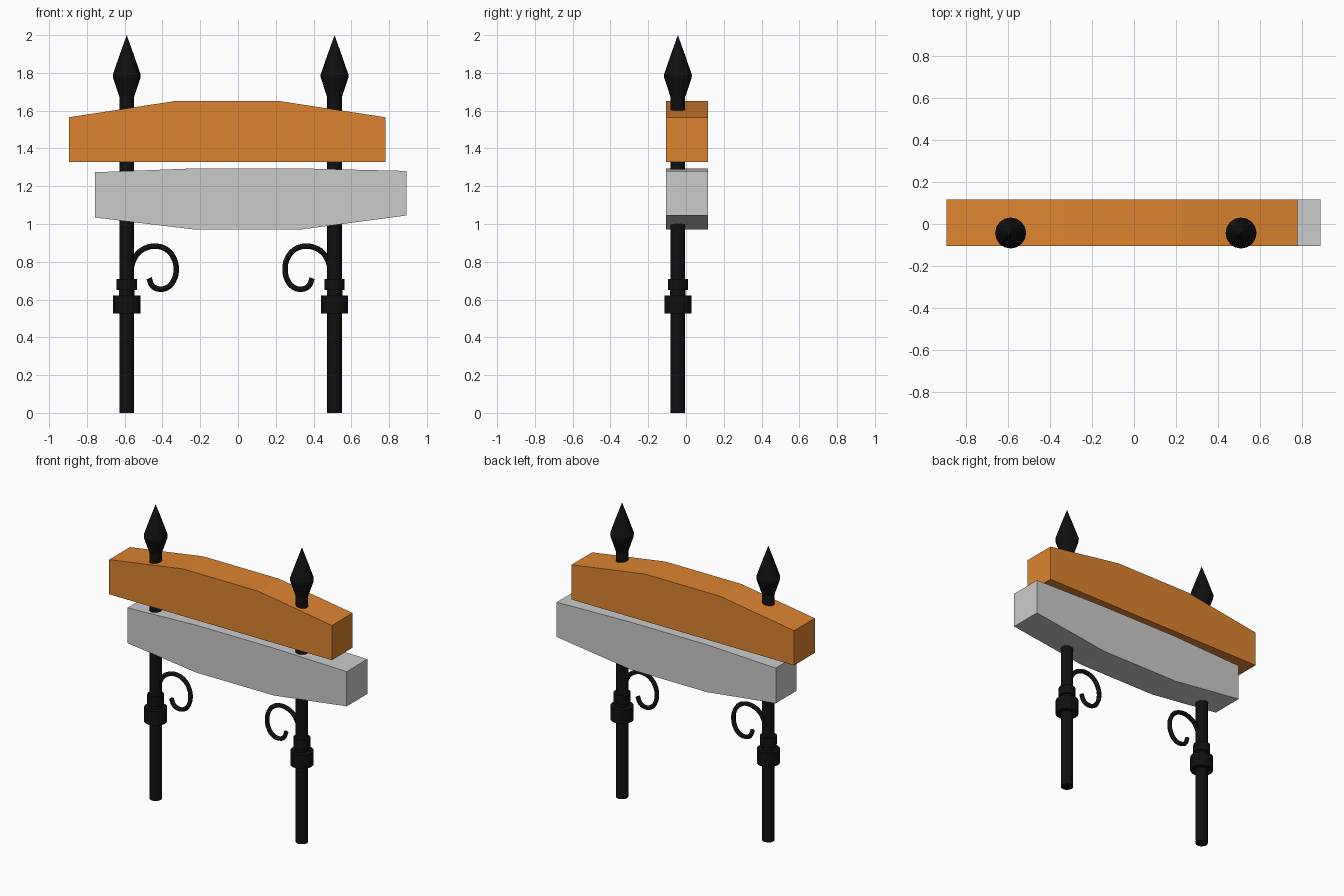
import bpy, bmesh, math

if "Cube" in bpy.data.objects:
    bpy.data.objects.remove(bpy.data.objects["Cube"])

POST_Y = -0.043


def material(name, rgb):
    m = bpy.data.materials.new(name)
    m.diffuse_color = (*rgb, 1)
    m.use_nodes = True
    m.node_tree.nodes["Principled BSDF"].inputs["Base Color"].default_value = m.diffuse_color
    return m


IRON = material("black_iron", (0.005, 0.005, 0.005))
ORANGE = material("orange_paint", (0.72, 0.23, 0.03))


def link(name, data, mat=None):
    ob = bpy.data.objects.new(name, data)
    bpy.context.collection.objects.link(ob)
    if mat:
        data.materials.append(mat)
    return ob


def beam(name, outline, y0, y1, mat=None):
    """Extrude an (x, z) outline from y0 to y1."""
    bm = bmesh.new()
    face = bm.faces.new([bm.verts.new((x, y0, z)) for x, z in outline])
    ext = bmesh.ops.extrude_face_region(bm, geom=[face])
    for v in ext["geom"]:
        if isinstance(v, bmesh.types.BMVert):
            v.co.y = y1
    bmesh.ops.recalc_face_normals(bm, faces=bm.faces)
    me = bpy.data.meshes.new(name)
    bm.to_mesh(me)
    bm.free()
    return link(name, me, mat)


def turned(name, x, profile, sides=16):
    """Lathe an (r, z) profile around a vertical axis and cap both ends."""
    bm = bmesh.new()
    rings = []
    for r, z in profile:
        rings.append([bm.verts.new((r * math.cos(a), r * math.sin(a), z))
                      for a in (2 * math.pi * i / sides for i in range(sides))])
    for lo, hi in zip(rings, rings[1:]):
        for i in range(sides):
            j = (i + 1) % sides
            bm.faces.new((lo[i], lo[j], hi[j], hi[i]))
    bm.faces.new(rings[0][::-1])
    bm.faces.new(rings[-1])
    bmesh.ops.remove_doubles(bm, verts=bm.verts, dist=1e-5)
    bmesh.ops.recalc_face_normals(bm, faces=bm.faces)
    me = bpy.data.meshes.new(name)
    bm.to_mesh(me)
    bm.free()
    ob = link(name, me, IRON)
    ob.location = (x, POST_Y, 0)
    return ob


# Scroll path as (distance from post axis, z)
SCROLL = [(0.025, 0.775), (0.037, 0.81), (0.063, 0.849), (0.106, 0.875),
          (0.153, 0.883), (0.211, 0.865), (0.25, 0.817), (0.262, 0.759),
          (0.248, 0.70), (0.217, 0.665), (0.174, 0.655), (0.137, 0.671),
          (0.118, 0.713)]


def scroll(name, x, direction):
    cu = bpy.data.curves.new(name, "CURVE")
    cu.dimensions = "3D"
    cu.bevel_depth = 0.0145
    cu.bevel_resolution = 2
    cu.resolution_u = 3
    cu.use_fill_caps = True
    sp = cu.splines.new("BEZIER")
    sp.bezier_points.add(len(SCROLL) - 1)
    for p, (d, z) in zip(sp.bezier_points, SCROLL):
        p.co = (direction * d, 0, z)
        p.handle_left_type = p.handle_right_type = "AUTO"
    ob = link(name, cu, IRON)
    ob.location = (x, POST_Y, 0)
    return ob


# Posts with collars, spear finials and inward scrolls
for side, x, inward in (("left", -0.589, 1), ("right", 0.511, -1)):
    turned(side + "_post", x, [(0.039, 0), (0.039, 1.69)])
    turned(side + "_lower_collar", x, [(0.072, 0.527), (0.072, 0.622)])
    turned(side + "_upper_collar", x, [(0.053, 0.65), (0.053, 0.71)])
    turned(side + "_collar_neck", x, [(0.041, 0.622), (0.041, 0.65)])
    turned(side + "_spear_finial", x,
           [(0.04, 1.675), (0.073, 1.775), (0.074, 1.79), (0.036, 1.9), (0, 2.0)])
    scroll(side + "_scroll", x, inward)

# Upper board with arched top
beam("upper_board", [(-0.895, 1.329), (0.78, 1.329), (0.78, 1.565),
                     (0.226, 1.65), (-0.34, 1.65), (-0.895, 1.565)],
     -0.105, 0.117, ORANGE)

# Lower board with bowed underside
beam("lower_board", [(-0.757, 1.034), (-0.24, 0.972), (0.342, 0.972),
                     (0.891, 1.045), (0.891, 1.281), (0.34, 1.294),
                     (-0.24, 1.294), (-0.757, 1.274)],
     -0.105, 0.117)
